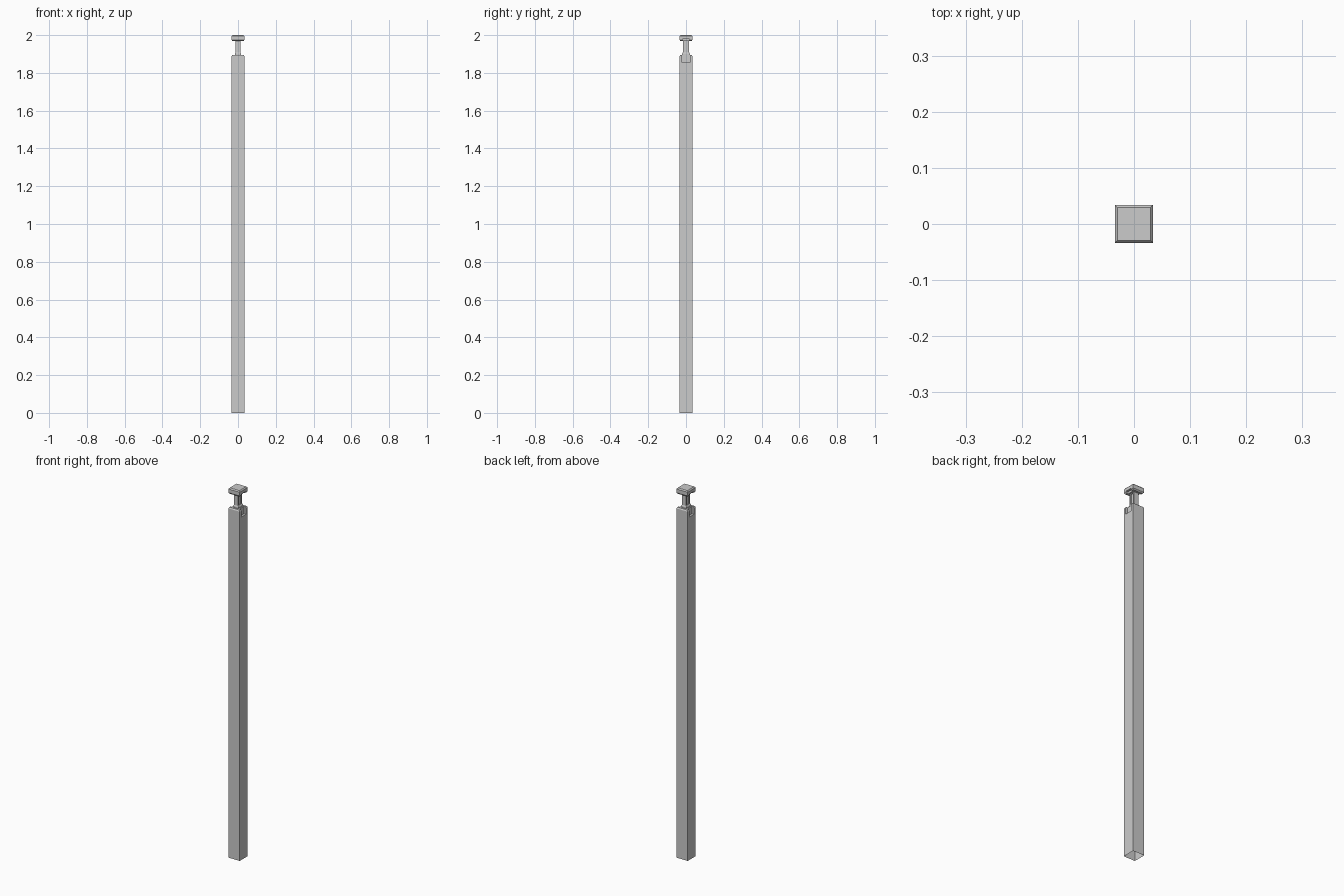
import bpy, bmesh

if "Cube" in bpy.data.objects:
    bpy.data.objects.remove(bpy.data.objects["Cube"])


def loft(name, rings):
    """Stack rectangular rings (half x, half y, z) into a closed flat-faced solid."""
    bm = bmesh.new()
    loops = []
    for hx, hy, z in rings:
        loops.append([bm.verts.new((sx * hx, sy * hy, z))
                      for sx, sy in ((-1, -1), (1, -1), (1, 1), (-1, 1))])
    for a, b in zip(loops, loops[1:]):
        for i in range(4):
            j = (i + 1) % 4
            bm.faces.new((a[i], a[j], b[j], b[i]))
    bm.faces.new(loops[0][::-1])
    bm.faces.new(loops[-1])
    mesh = bpy.data.meshes.new(name)
    bm.to_mesh(mesh)
    bm.free()
    obj = bpy.data.objects.new(name, mesh)
    bpy.context.collection.objects.link(obj)
    return obj


def notch_sides(obj, inner_x, half_y, z0, z1):
    """Cut matching notches into the left and right faces."""
    for s in (-1, 1):
        cutter = loft("notch_cutter", [(0.05, half_y, z0), (0.05, half_y, z1)])
        cutter.location.x = s * (inner_x + 0.05)
        cutter.hide_render = True
        mod = obj.modifiers.new("notch", 'BOOLEAN')
        mod.operation, mod.solver, mod.object = 'DIFFERENCE', 'EXACT', cutter
        bpy.context.view_layer.objects.active = obj
        bpy.ops.object.modifier_apply(modifier=mod.name)
        bpy.data.objects.remove(cutter)


# Post: tall square tube with chamfered top and notched sides
post = loft("post", [(0.034, 0.034, 0), (0.034, 0.034, 1.889), (0.030, 0.030, 1.895)])
notch_sides(post, 0.022, 0.02, 1.855, 1.92)

# Open the bottom of the post
bm = bmesh.new()
bm.from_mesh(post.data)
bottom = [f for f in bm.faces if f.calc_center_median().z < 0.001]
bmesh.ops.delete(bm, geom=bottom, context='FACES_ONLY')
bm.to_mesh(post.data)
bm.free()

# Neck: narrow stem with a flared foot and recessed sides
neck = loft("neck", [(0.016, 0.020, 1.893), (0.016, 0.020, 1.903),
                     (0.013, 0.017, 1.908), (0.013, 0.017, 1.975)])
notch_sides(neck, 0.009, 0.009, 1.91, 1.965)

# Cap: chamfered square block with notched underside
cap = loft("cap", [(0.029, 0.029, 1.968), (0.034, 0.034, 1.974),
                   (0.034, 0.034, 1.994), (0.029, 0.029, 2.0)])
notch_sides(cap, 0.022, 0.018, 1.95, 1.979)
